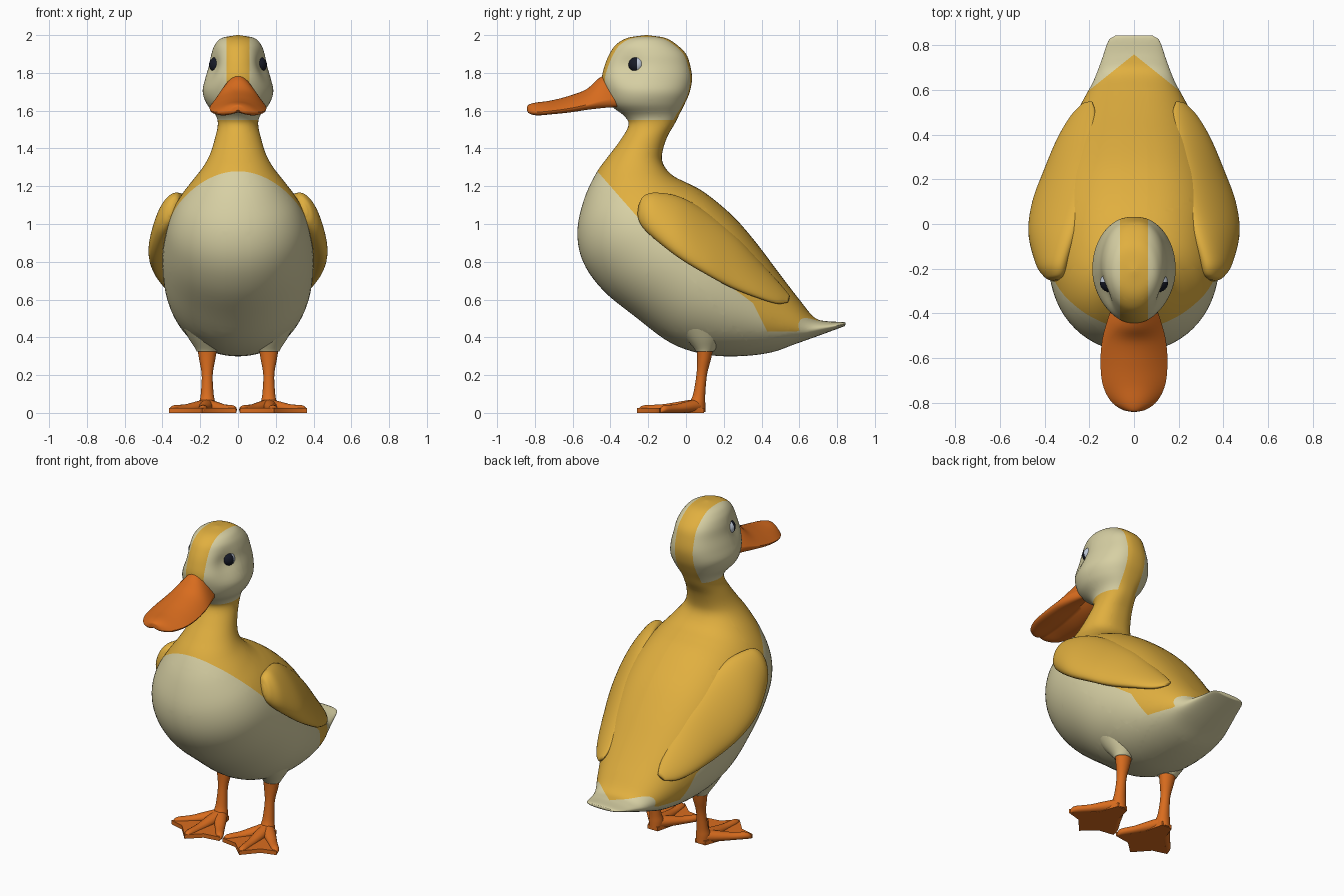
import bpy, bmesh, math
from mathutils import Vector

if "Cube" in bpy.data.objects:
    bpy.data.objects.remove(bpy.data.objects["Cube"])


def material(name, rgb):
    m = bpy.data.materials.new(name)
    m.diffuse_color = (*rgb, 1)
    m.use_nodes = True
    m.node_tree.nodes["Principled BSDF"].inputs["Base Color"].default_value = m.diffuse_color
    return m


YELLOW = material("golden_yellow", (0.75, 0.43, 0.05))
CREAM = material("cream", (0.68, 0.63, 0.37))
ORANGE = material("orange", (0.69, 0.15, 0.013))
BLACK = material("eye_black", (0.008, 0.01, 0.02))
GREY = material("eye_grey", (0.52, 0.58, 0.68))


def finish(name, bm, mats, angle=180):
    bmesh.ops.recalc_face_normals(bm, faces=bm.faces)
    me = bpy.data.meshes.new(name)
    bm.to_mesh(me)
    bm.free()
    for m in mats:
        me.materials.append(m)
    ob = bpy.data.objects.new(name, me)
    bpy.context.collection.objects.link(ob)
    for p in me.polygons:
        p.use_smooth = True
    if angle < 180:
        bpy.ops.object.select_all(action='DESELECT')
        ob.select_set(True)
        bpy.context.view_layer.objects.active = ob
        bpy.ops.object.shade_smooth_by_angle(angle=math.radians(angle))
    return ob


def loft(stations, steps=6, sides=48, shape=None):
    """Smooth skin through rings; each ring = (low point, high point, side vector)."""
    st = [Vector([c for v in s for c in v]) for s in stations]
    st = [2 * st[0] - st[1]] + st + [2 * st[-1] - st[-2]]
    bm = bmesh.new()
    rings = []
    for i in range(1, len(st) - 2):
        p0, p1, p2, p3 = st[i - 1:i + 3]
        last = i == len(st) - 3
        for k in range(steps + last):
            t = k / steps
            v = 0.5 * (2 * p1 + (p2 - p0) * t + (2 * p0 - 5 * p1 + 4 * p2 - p3) * t * t
                       + (3 * p1 - p0 - 3 * p2 + p3) * t ** 3)
            a, b, s = Vector(v[0:3]), Vector(v[3:6]), Vector(v[6:9])
            ring = []
            for j in range(sides):
                ang = 2 * math.pi * j / sides
                c, d = shape(ang) if shape else (math.cos(ang), math.sin(ang))
                ring.append(bm.verts.new((a + b) / 2 + (b - a) / 2 * c + s * d))
            rings.append(ring)
    for r, q in zip(rings, rings[1:]):
        for j in range(sides):
            bm.faces.new((r[j], r[(j + 1) % sides], q[(j + 1) % sides], q[j]))
    bm.faces.new(rings[0])
    bm.faces.new(rings[-1])
    return bm


def cut(bm, normal, d):
    n = Vector(normal)
    bmesh.ops.bisect_plane(bm, geom=bm.verts[:] + bm.edges[:] + bm.faces[:], dist=1e-5,
                           plane_co=n * d / n.length_squared, plane_no=n)


# Body, neck and head: belly/front (y, z), back (y, z), half width
profile = [
    (.842, .46, .845, .478, .085), (.815, .45, .825, .482, .115), (.72, .415, .75, .485, .145),
    (.58, .365, .68, .505, .185),
    (.45, .32, .60, .60, .24), (.28, .30, .50, .73, .30), (.10, .31, .38, .89, .355),
    (-.08, .37, .27, 1.02, .39), (-.27, .51, .16, 1.12, .40), (-.44, .65, .07, 1.185, .385),
    (-.545, .80, 0, 1.22, .36), (-.575, .96, -.06, 1.25, .315), (-.54, 1.13, -.10, 1.285, .25),
    (-.475, 1.27, -.125, 1.33, .185), (-.41, 1.36, -.125, 1.38, .148),
    (-.35, 1.44, -.10, 1.46, .123), (-.305, 1.52, -.06, 1.53, .107),
    (-.325, 1.57, -.035, 1.58, .118), (-.40, 1.63, -.005, 1.64, .165),
    (-.43, 1.70, .02, 1.70, .187), (-.445, 1.77, .032, 1.77, .175),
    (-.43, 1.84, .022, 1.84, .155), (-.405, 1.90, 0, 1.90, .142),
    (-.37, 1.95, -.05, 1.95, .122), (-.31, 1.985, -.11, 1.985, .085),
    (-.215, 2.0, -.205, 2.0, .006)]


def body_shape(a):     # broad back, rounder belly
    s = math.sin(a)
    return math.cos(a), math.copysign(abs(s) ** (.82 if math.cos(a) > 0 else 1), s)


bm = loft([((0, a, b), (0, c, d), (w, 0, 0)) for a, b, c, d, w in profile], 5, 64, body_shape)
# Eye sockets
for v in bm.verts:
    d2 = (v.co - Vector((math.copysign(.145, v.co.x), -.31, 1.83))).length_squared
    v.co.x -= math.copysign(.025, v.co.x) * math.exp(-d2 / .006)
# Colour borders, cut as planes
for n, d in [((0, 1.14, 1), .744), ((0, .74, 1), .844), ((0, 1, .5), .645), ((0, 0, 1), .43),
             ((.8, 1, 0), .76), ((-.8, 1, 0), .76), ((0, -.3, 1), .256),
             ((0, 0, 1), 1.55), ((0, 0, 1), 1.72),
             ((1, 0, 0), .062), ((-1, 0, 0), .062), ((0, 1, 0), -.2)]:
    cut(bm, n, d)
for f in bm.faces:
    x, y, z = f.calc_center_median()
    if z > 1.55:      # crown stripe on a cream head
        yellow = abs(x) < .062 and (z > 1.72 or y > -.2)
    else:             # back and neck over a cream belly and tail tip
        back = 1.14 * y + z > .744 and .74 * y + z > .844
        rump = y + .5 * z > .645
        yellow = y + .8 * abs(x) < .76 and z > .43 and z - .3 * y > .256 and (back or rump)
    f.material_index = 0 if yellow else 1
finish("body", bm, [YELLOW, CREAM])


# Beak: domed above, hollow below
def beak_shape(a):
    c, s = math.cos(a), math.sin(a)
    if c >= 0:
        return -.5 + 1.5 * (1 - abs(s) ** 2.1), s
    return -.5 - .5 * abs(math.sin(2 * a)), s


beak = [(-.36, 1.62, -.43, 1.79, .10), (-.43, 1.615, -.47, 1.765, .122),
        (-.52, 1.605, -.53, 1.712, .143), (-.62, 1.59, -.63, 1.675, .15),
        (-.72, 1.58, -.72, 1.653, .14), (-.79, 1.575, -.80, 1.642, .105),
        (-.83, 1.585, -.835, 1.63, .055), (-.842, 1.60, -.842, 1.615, .01)]
bm = loft([((0, a, b), (0, c, d), (w, 0, 0)) for a, b, c, d, w in beak], 5, 48, beak_shape)
finish("beak", bm, [ORANGE], 50)

# Wing: upper edge tucked into the back, lower edge, thickness
wing = [((.345, -.25, 1.10), (.36, -.257, 1.05), .012), ((.325, -.225, 1.145), (.385, -.24, 1.0), .04),
        ((.31, -.16, 1.163), (.42, -.18, .935), .06), ((.27, -.03, 1.14), (.455, -.04, .825), .07),
        ((.23, .12, 1.055), (.44, .10, .74), .068), ((.21, .27, .93), (.39, .24, .665), .06),
        ((.19, .40, .79), (.335, .38, .61), .045), ((.18, .50, .68), (.28, .48, .58), .03),
        ((.19, .55, .62), (.23, .54, .585), .01)]
legs = [(.06, .004, .043, .038), (.06, .05, .042, .042), (.07, .10, .032, .034),
        (.083, .20, .028, .029), (.095, .28, .036, .042), (.102, .35, .045, .054)]
thighs = [(.20, .06, .60, .19, .11), (.195, .08, .50, .16, .115), (.18, .092, .41, .105, .09),
          (.167, .10, .345, .06, .062), (.165, .10, .325, .046, .053)]
web = [(.13, .095), (.20, .095), (.245, -.03), (.365, -.14), (.275, -.165), (.19, -.26),
       (.11, -.185), (.01, -.17), (.10, -.03)]

for side, s in (("right", 1), ("left", -1)):
    bm = loft([((s * u[0], *u[1:]), (s * l[0], *l[1:]), (s * .88 * t, 0, .47 * t))
               for u, l, t in wing], 6, 40)
    finish("wing_" + side, bm, [YELLOW])

    bm = loft([((s * x, y - ry, z), (s * x, y + ry, z), (rx, 0, 0))
               for x, y, z, ry, rx in thighs], 5, 32)
    finish("thigh_" + side, bm, [CREAM])

    bm = loft([((s * .163, y - ry, z), (s * .163, y + ry, z), (rx, 0, 0))
               for y, z, ry, rx in legs], 5, 24)
    finish("leg_" + side, bm, [ORANGE], 60)

    # Webbed foot: plate with three raised toes
    bm = bmesh.new()
    f = bm.faces.new([bm.verts.new((s * x, y, 0)) for x, y in web])
    up = bmesh.ops.extrude_face_region(bm, geom=[f])["geom"]
    for v in up:
        if isinstance(v, bmesh.types.BMVert):
            v.co.z = .025
    finish("foot_web_" + side, bm, [ORANGE], 40)
    for toe, (tx, ty) in zip(("outer", "middle", "inner"), ((.36, -.135), (.19, -.255), (.013, -.165))):
        root, tip = Vector((s * .163, .06, 0)), Vector((s * tx, ty, 0))
        across = (tip - root).cross(Vector((0, 0, 1))).normalized()
        rings = []
        for t, h, r in ((0, .075, .04), (.3, .06, .035), (.6, .045, .027), (.9, .04, .022), (1, .02, .007)):
            p = root.lerp(tip, t)
            rings.append((p, p + Vector((0, 0, h)), across * r))
        finish(f"toe_{toe}_{side}", loft(rings, 4, 16), [ORANGE])

    # Eye: grey ball with a dark front half
    bm = bmesh.new()
    bmesh.ops.create_uvsphere(bm, u_segments=24, v_segments=16, radius=.043)
    bmesh.ops.translate(bm, verts=bm.verts, vec=(s * .11, -.262, 1.843))
    cut(bm, (0, 1, 0), -.26)
    for f in bm.faces:
        f.material_index = 0 if f.calc_center_median().y < -.26 else 1
    finish("eye_" + side, bm, [BLACK, GREY])
